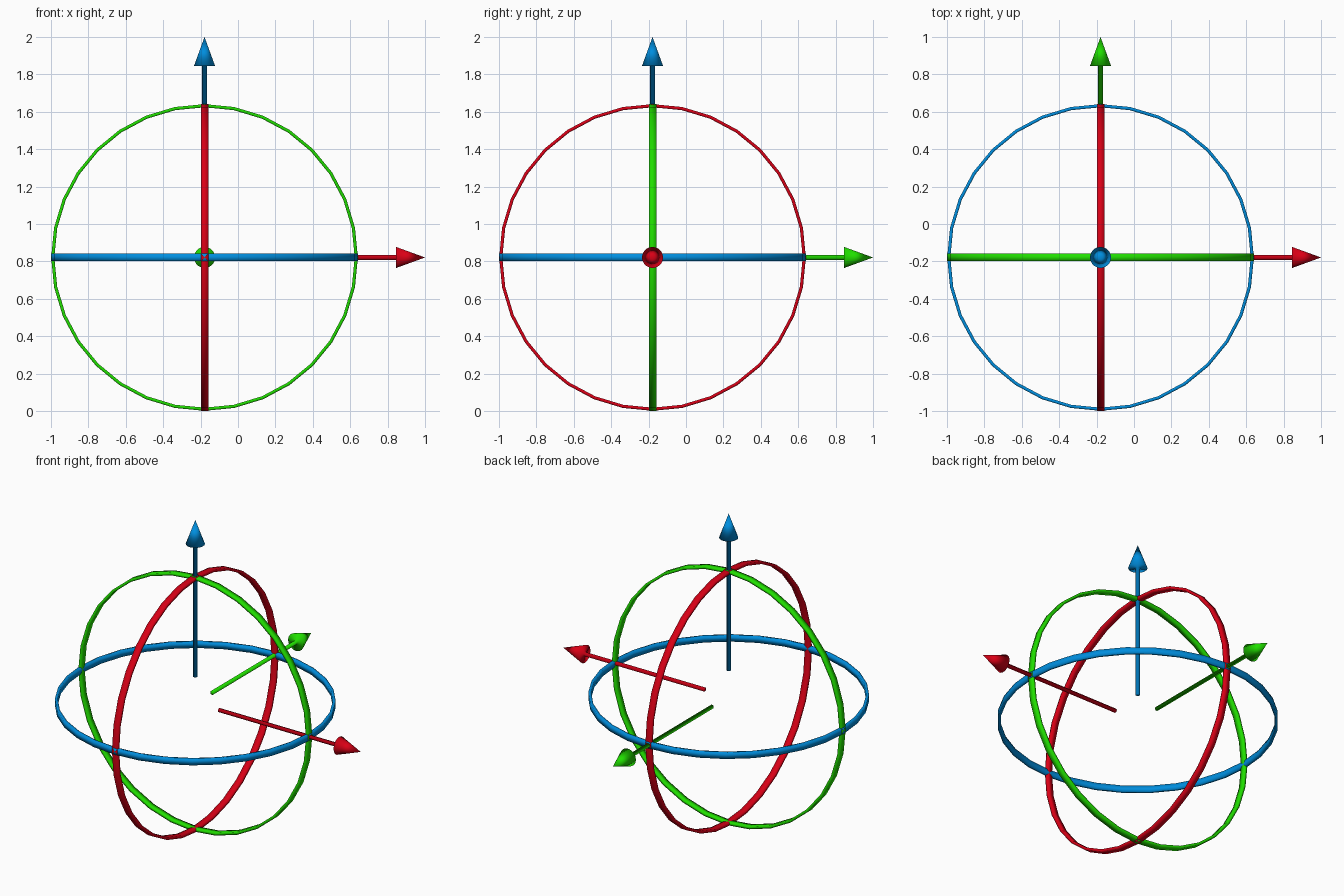
import bpy, bmesh
from math import cos, sin, pi
from mathutils import Matrix

if "Cube" in bpy.data.objects:
    bpy.data.objects.remove(bpy.data.objects["Cube"])

CENTRE = (-0.179, -0.179, 0.821)
R_OUT, R_IN, HALF_W = 0.82, 0.803, 0.02

# Cross-sections as (radius, height) round the axis
RING = [(R_IN, -HALF_W), (R_OUT, -HALF_W), (R_OUT, HALF_W), (R_IN, HALF_W)]
ARROW = [(0, 0.17), (0.0125, 0.17), (0.0125, 1.025), (0.056, 1.025), (0, 1.179)]


def lathe(name, profile, segs, closed, rot, mat):
    # Turn a profile round the local z axis, shaded smooth throughout
    bm = bmesh.new()
    rows = [[bm.verts.new((r * cos(2 * pi * i / segs), r * sin(2 * pi * i / segs), z))
             for i in range(segs)] for r, z in profile]
    pairs = list(zip(rows, rows[1:] + rows[:1])) if closed else list(zip(rows, rows[1:]))
    for a, b in pairs:
        for i in range(segs):
            k = (i + 1) % segs
            bm.faces.new((a[i], a[k], b[k], b[i]))
    bmesh.ops.remove_doubles(bm, verts=bm.verts, dist=1e-5)
    bmesh.ops.recalc_face_normals(bm, faces=bm.faces)
    for f in bm.faces:
        f.smooth = True
    me = bpy.data.meshes.new(name)
    bm.to_mesh(me)
    bm.free()
    me.materials.append(mat)
    ob = bpy.data.objects.new(name, me)
    bpy.context.collection.objects.link(ob)
    ob.matrix_world = Matrix.Translation(CENTRE) @ rot


axes = {
    "x": ((0.70, 0.0, 0.008, 1), Matrix.Rotation(pi / 2, 4, 'Y')),
    "y": ((0.015, 0.73, 0.0, 1), Matrix.Rotation(-pi / 2, 4, 'X')),
    "z": ((0.0, 0.27, 0.73, 1), Matrix.Identity(4)),
}

# One ring and one arrow for each axis
for axis, (colour, rot) in axes.items():
    mat = bpy.data.materials.new(axis + "_colour")
    mat.diffuse_color = colour
    mat.use_nodes = True
    mat.node_tree.nodes["Principled BSDF"].inputs["Base Color"].default_value = mat.diffuse_color
    lathe(axis + "_rotation_ring", RING, 32, True, rot, mat)
    lathe(axis + "_arrow", ARROW, 32, False, rot, mat)
